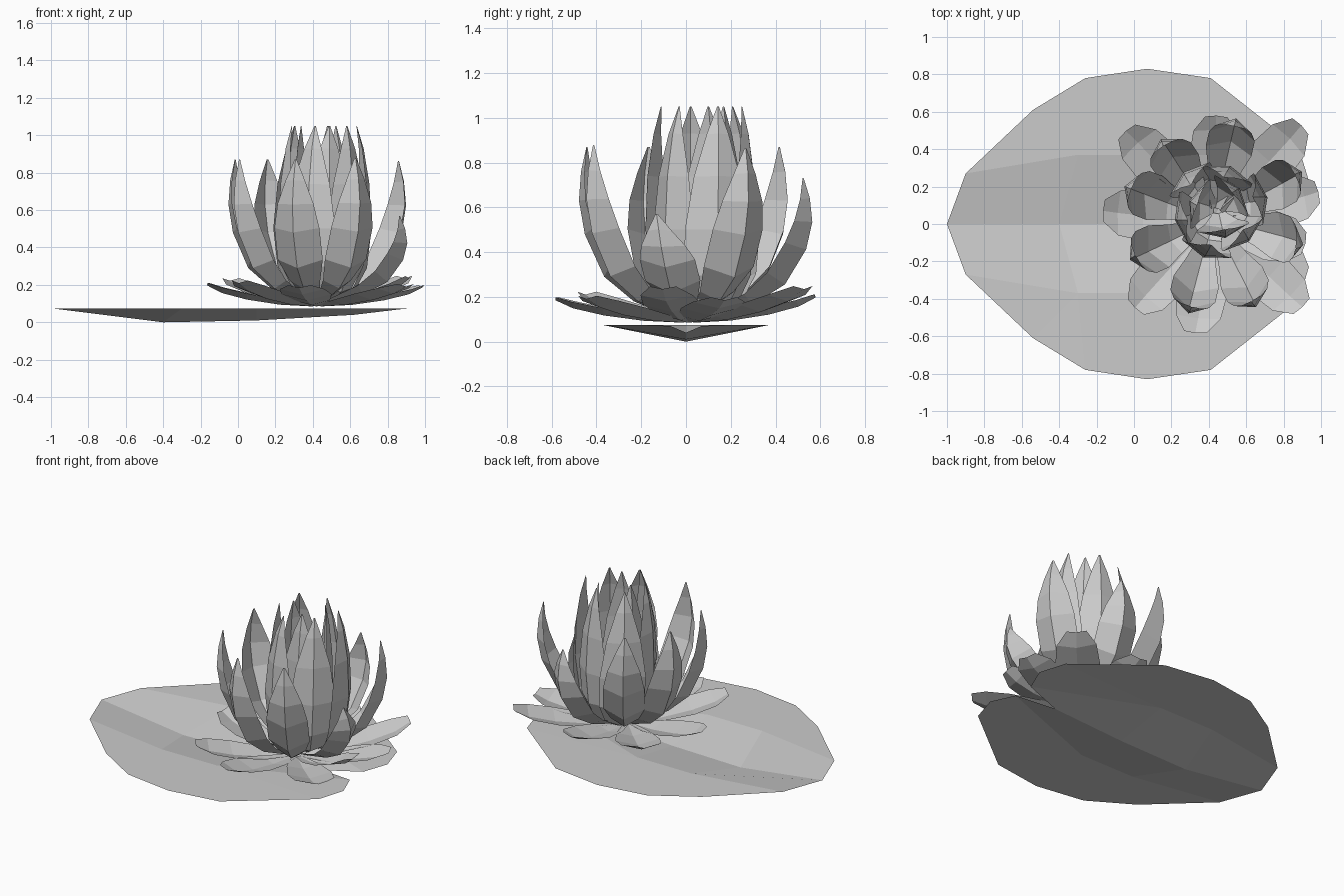
import bpy, bmesh, math
from mathutils import Vector

if "Cube" in bpy.data.objects:
    bpy.data.objects.remove(bpy.data.objects["Cube"])


def finish(name, bm):
    bmesh.ops.remove_doubles(bm, verts=bm.verts, dist=0.0005)
    mesh = bpy.data.meshes.new(name)
    bm.to_mesh(mesh)
    bm.free()
    ob = bpy.data.objects.new(name, mesh)
    bpy.context.collection.objects.link(ob)
    return ob


def petal(bm, centre, angle, profile, cup, reach=1.0, height=1.0, twist=0.0):
    """Three-column petal: profile rows are (radius, z, half width)."""
    a = math.radians(angle)
    out, side = Vector((math.cos(a), math.sin(a), 0)), Vector((-math.sin(a), math.cos(a), 0))
    base = Vector((centre[0], centre[1], 0))
    z0 = profile[0][1]
    pts = [(r * reach, z0 + (z - z0) * height, w) for r, z, w in profile]
    rows = []
    for i, (r, z, w) in enumerate(pts):
        p, q = pts[max(i - 1, 0)], pts[min(i + 1, len(pts) - 1)]
        t = Vector((q[0] - p[0], q[1] - p[1])).normalized()
        lean = twist * i / (len(pts) - 1)
        row = []
        for s in (-1, 0, 1):
            k = abs(s) * cup * w    # edges fold inward and up
            row.append(bm.verts.new(base + out * (r - t.y * k) + side * (s * w + lean)
                                    + Vector((0, 0, z + t.x * k))))
        rows.append(row)
    for lo, hi in zip(rows, rows[1:]):
        for c in range(2):
            bm.faces.new((lo[c], lo[c + 1], hi[c + 1], hi[c]))


# Notched floating leaf with a shallow V along the middle
bm = bmesh.new()
spine = [(-1, 0, .075), (-.4, 0, 0), (.1, 0, .01), (.62, 0, .04)]
fold = [(-.9, .27, .075), (-.3, .37, .074), (.1, .37, .075), (.87, .07, .07)]
rim = [(-.54, .61), (-.26, .78), (.07, .83), (.41, .78), (.88, .41), (.935, .23)]
for m in (1, -1):
    def v(p):
        return bm.verts.new((p[0], p[1] * m, p[2] if len(p) > 2 else .075))
    s, f, r = [v(p) for p in spine], [v(p) for p in fold], [v(p) for p in rim]
    faces = [(s[i], s[i + 1], f[i + 1], f[i]) for i in range(3)]
    faces += [(f[0], f[1], r[0]), (f[1], r[1], r[0]), (f[1], f[2], r[2], r[1]),
              (f[2], r[3], r[2]), (f[2], r[4], r[3]), (f[2], f[3], r[5], r[4])]
    for q in faces:
        bm.faces.new(q)
bmesh.ops.remove_doubles(bm, verts=bm.verts, dist=0.0005)
bmesh.ops.recalc_face_normals(bm, faces=bm.faces)
bm.normal_update()
if sum(f.normal.z for f in bm.faces) < 0:
    bmesh.ops.reverse_faces(bm, faces=bm.faces)
finish("lily_pad", bm)

# Low spreading petals
bm = bmesh.new()
low = [(.03, .085, .03), (.2, .095, .1), (.38, .125, .135), (.52, .165, .12), (.6, .21, .06)]
for ang, reach, h, tw in [(131, 1.12, 1.1, .03), (177, .98, .9, -.03), (226, 1.03, 1, .02),
                          (264, 1.0, .8, -.03), (314, 1.1, .85, .03), (347, .85, 1.2, 0),
                          (14, .98, .8, .02), (45, 1.17, 1.2, .03), (88, .95, .9, 0)]:
    petal(bm, (.42, .01), ang, low, .25, reach, h, tw)
finish("outer_petals", bm)

# Upright middle petals
bm = bmesh.new()
mid = [(.06, .1, .03), (.25, .18, .085), (.38, .29, .125), (.465, .48, .125),
       (.49, .63, .1), (.48, .76, .055), (.455, .87, .006)]
for ang, reach, h, tw in [(121, 1.05, 1, .02), (159, 1.03, 1, 0), (207, 1.0, 1, -.02),
                          (254, 1.05, 1, .02), (298, 1.06, 1.01, -.02), (351, 1.02, .61, -.08),
                          (27, 1.11, .99, .02), (77, 1.14, .82, 0)]:
    petal(bm, (.42, .02), ang, mid, .6, reach, h, tw)
finish("middle_petals", bm)

# Tall closed heart of the flower, two overlapping layers
bm = bmesh.new()
tall = [(.04, .1, .03), (.17, .16, .09), (.24, .29, .135), (.265, .5, .14),
        (.255, .74, .105), (.225, .93, .05), (.19, 1.05, .004)]
for i in range(6):
    petal(bm, (.45, .08), 10 + i * 60, tall, .35, (1.02, .9)[i % 2], 1, .03)
for i in range(3):
    petal(bm, (.45, .08), 40 + i * 120, tall, .4, .6, 1, .02)
finish("inner_petals", bm)
